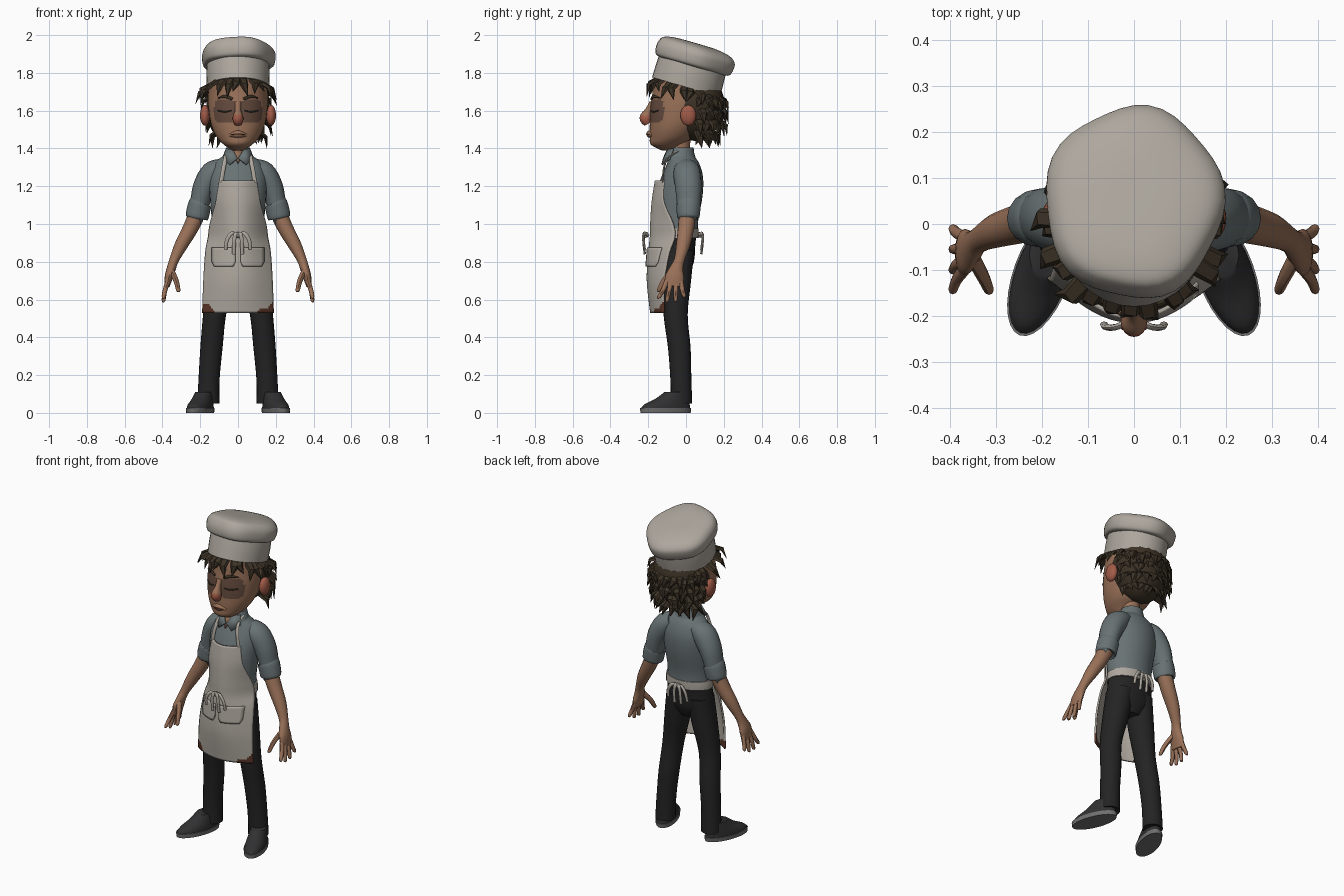
import bpy, bmesh, math, random
from mathutils import Vector, Matrix

random.seed(4)
cube = bpy.data.objects.get("Cube")
if cube:
    bpy.data.objects.remove(cube)
parts = []


def material(name, *rgb):
    m = bpy.data.materials.new(name)
    m.use_nodes = True
    m.diffuse_color = (*rgb, 1)
    m.node_tree.nodes["Principled BSDF"].inputs["Base Color"].default_value = (*rgb, 1)
    return m


cloth = material("off_white_cloth", .42, .385, .34)
shirt = material("grey_shirt", .14, .17, .175)
black = material("black_trousers", .017, .017, .018)
brown = material("dark_brown_hair", .045, .032, .019)
skin = material("skin", .32, .165, .098)
shade = material("tired_eye_brown", .13, .07, .048)
blush = material("red_blush", .36, .105, .065)
stain = material("rust_stain", .10, .035, .02)
rubber = material("grey_sole", .16, .16, .16)
leather = material("dark_shoe", .03, .03, .032)


def spline(pts, k=4):
    """Smoothly resample a list of equal-length tuples."""
    out = []
    for i in range(len(pts) - 1):
        a, b, c, d = pts[max(i - 1, 0)], pts[i], pts[i + 1], pts[min(i + 2, len(pts) - 1)]
        for j in range(k):
            t = j / k
            out.append(tuple(q + t / 2 * (r - p + t * (2 * p - 5 * q + 4 * r - s + t * (3 * (q - r) + s - p)))
                             for p, q, r, s in zip(a, b, c, d)))
    return out + [pts[-1]]


def tube(bm, pts, n=16, ref=(0, 1, 0), flat=False, lump=0):
    """Skin elliptical rings (x, y, z, r1, r2) along a path."""
    rings, ref = [], Vector(ref)
    for i, p in enumerate(pts):
        t = Vector(pts[min(i + 1, len(pts) - 1)][:3]) - Vector(pts[max(i - 1, 0)][:3])
        t = Vector((0, 0, 1)) if flat else t.normalized()
        v = (ref - t * ref.dot(t)).normalized()
        u = v.cross(t)
        ring = []
        for j in range(n):
            a = math.tau * j / n
            w = 1 + lump * math.sin(5 * a + 1)
            ring.append(bm.verts.new(Vector(p[:3]) + u * max(p[3], .001) * w * math.cos(a)
                                     + v * max(p[4], .001) * w * math.sin(a)))
        rings.append(ring)
    for a, b in zip(rings, rings[1:]):
        for j in range(n):
            bm.faces.new((a[j], a[(j + 1) % n], b[(j + 1) % n], b[j]))
    bm.faces.new(rings[0])
    bm.faces.new(rings[-1])


def finish(name, bm, mats, rule=None, mirror=False, matrix=None, solid=0):
    if matrix:
        bm.transform(matrix)
    bmesh.ops.recalc_face_normals(bm, faces=bm.faces)
    if rule:
        for f in bm.faces:
            f.material_index = int(rule(f.calc_center_median()))
    me = bpy.data.meshes.new(name)
    bm.to_mesh(me)
    bm.free()
    for m in mats:
        me.materials.append(m)
    ob = bpy.data.objects.new(name, me)
    bpy.context.collection.objects.link(ob)
    if solid:
        ob.modifiers.new("thickness", "SOLIDIFY").thickness = solid
    if mirror:
        ob.modifiers.new("mirror", "MIRROR")
    parts.append(ob)


def sweep(name, pts, *mats, n=16, k=4, flat=False, lump=0, **kw):
    bm = bmesh.new()
    tube(bm, spline(pts, k), n, flat=flat, lump=lump)
    finish(name, bm, mats, **kw)


def ball(name, loc, size, mat, **kw):
    bm = bmesh.new()
    bmesh.ops.create_uvsphere(bm, u_segments=20, v_segments=12, radius=1)
    finish(name, bm, [mat], matrix=Matrix.Translation(loc) @ Matrix.Diagonal((*size, 1)), **kw)


def plate(name, pts, mat, **kw):
    bm = bmesh.new()
    bm.faces.new([bm.verts.new(p) for p in pts])
    finish(name, bm, [mat], solid=.008, **kw)


# Head with dark eye surrounds
def eye_area(c):
    return c.y < -.05 and ((abs(c.x) - .07) / .056) ** 4 + ((c.z - 1.6) / .06) ** 4 < 1


sweep("head", [(0, -.09, 1.39, .03, .04), (0, -.1, 1.42, .075, .085), (0, -.075, 1.46, .112, .117),
               (0, -.05, 1.52, .14, .142), (0, -.02, 1.6, .155, .17), (0, 0, 1.68, .158, .18),
               (0, 0, 1.76, .148, .163), (0, .01, 1.82, .1, .1)],
      skin, shade, n=64, k=8, flat=True, rule=eye_area)
sweep("nose", [(0, -.178, 1.645, .016, .015), (0, -.195, 1.6, .017, .022), (0, -.212, 1.56, .029, .034),
               (0, -.2, 1.53, .02, .02)], skin, blush, rule=lambda c: c.z < 1.575)
sweep("lips", [(-.045, -.178, 1.47, .008, .008), (0, -.19, 1.476, .02, .02), (.045, -.178, 1.47, .008, .008)], skin)
sweep("mouth_line", [(-.035, -.19, 1.473, .003, .006), (0, -.207, 1.477, .004, .006),
                     (.035, -.19, 1.473, .003, .006)], stain, n=8)
sweep("eyelid_lines", [(.035, -.185, 1.6, .003, .005), (.07, -.172, 1.594, .004, .005),
                       (.105, -.148, 1.6, .003, .005)], brown, n=8, mirror=True)
sweep("eyebrows", [(.03, -.183, 1.662, .007, .006), (.065, -.17, 1.675, .009, .007),
                   (.105, -.142, 1.668, .003, .004)], brown, n=8, mirror=True)
ball("ears", (.175, .012, 1.575), (.026, .042, .055), blush, mirror=True)
sweep("neck", [(0, -.025, 1.32, .055, .055), (0, -.03, 1.4, .05, .052), (0, -.035, 1.47, .055, .06)], skin, flat=True)

# Hair: back mass, fringe and layered tufts
ball("hair_mass", (0, .045, 1.63), (.168, .158, .19), brown)


def tuft(bm, a, base, out, drop, w):
    d, b = Vector((math.sin(a), -math.cos(a), 0)), Vector(base)
    side = Vector((math.cos(a), math.sin(a), 0))
    sway = side * random.uniform(-.03, .03)
    mid = b + d * out * .75 - Vector((0, 0, drop * .4))
    tip = b + d * out + sway - Vector((0, 0, drop))
    tube(bm, [(*(b - d * .03), w * .5, w), (*mid, w * .4, w * .8), (*tip, .001, .001)], 5, side)


bm = bmesh.new()
for i in range(26):
    a = math.tau * i / 26 + random.uniform(-.08, .08)
    y = -.16 * math.cos(a)
    tuft(bm, a, (.15 * math.sin(a), y, 1.735 - .29 * y), random.uniform(.04, .075), random.uniform(.06, .11), .028)
for z in (1.68, 1.62, 1.56, 1.5):
    s = math.sqrt(1 - ((z - 1.63) / .2) ** 2)
    for i in range(12):
        a = math.radians(105 + 150 * i / 11) + random.uniform(-.07, .07)
        tuft(bm, a, (.165 * s * math.sin(a), .04 - .155 * s * math.cos(a), z),
             random.uniform(.015, .04), random.uniform(.06, .1), .028)
finish("hair_tufts", bm, [brown])

# Tilted hat: band and floppy crown
tilt = Matrix.Translation((0, 0, 1.725)) @ Matrix.Rotation(math.radians(-16), 4, "X")
sweep("hat_band", [(0, 0, 0, .165, .187), (0, 0, .07, .168, .186), (0, 0, .14, .165, .183)],
      cloth, n=32, flat=True, matrix=tilt)
sweep("hat_crown", [(0, 0, .115, .16, .18), (0, 0, .125, .185, .203), (0, 0, .16, .194, .213),
                    (0, 0, .195, .19, .208), (0, -.01, .222, .16, .18), (0, -.02, .236, .09, .11),
                    (0, -.02, .238, .01, .01)], cloth, n=40, flat=True, lump=.03, matrix=tilt)

# Shirt, collar and rolled sleeves
sweep("shirt_body", [(0, -.03, .93, .135, .095), (0, -.045, 1.02, .139, .11), (0, -.035, 1.15, .15, .123),
                     (0, -.02, 1.25, .153, .11), (0, -.015, 1.32, .128, .085), (0, -.025, 1.36, .08, .07),
                     (0, -.025, 1.385, .06, .06)], shirt, n=28, flat=True)
sweep("collar", [(0, -.03, 1.34, .088, .085), (0, -.028, 1.37, .076, .073), (0, -.02, 1.405, .062, .06)],
      shirt, n=24, flat=True)
plate("collar_flaps", [(.004, -.122, 1.35), (.03, -.1, 1.395), (.065, -.07, 1.4), (.08, -.09, 1.345),
                       (.045, -.13, 1.315)], shirt, mirror=True)
plate("open_neck", [(-.03, -.095, 1.39), (.03, -.095, 1.39), (0, -.13, 1.32)], skin)
sweep("sleeves", [(.08, 0, 1.305, .045, .06), (.13, .005, 1.27, .066, .072), (.175, .012, 1.2, .062, .07),
                  (.2, .014, 1.12, .053, .063), (.214, .012, 1.05, .052, .056)], shirt, mirror=True)
sweep("sleeve_cuffs", [(.197, .013, 1.115, .05, .056), (.2, .013, 1.11, .06, .064), (.209, .013, 1.075, .062, .063),
                       (.218, .012, 1.035, .06, .058), (.219, .012, 1.03, .045, .045)], shirt, mirror=True)

# Arms, fingers and thumbs
sweep("arms", [(.21, .01, 1.07, .045, .045), (.25, 0, .98, .041, .043), (.3, -.015, .89, .035, .037),
               (.338, -.035, .81, .025, .028), (.353, -.05, .765, .024, .036), (.366, -.06, .72, .022, .05),
               (.376, -.065, .67, .014, .046)], skin, mirror=True)
bm = bmesh.new()
for base, tip, z in ((-.1, -.143, .605), (-.078, -.1, .588), (-.053, -.055, .59), (-.028, -.01, .612)):
    tube(bm, spline([(.37, base, .7, .013, .014), (.386, (base + tip) / 2, .65, .012, .012),
                     (.394, tip, z + .008, .01, .01), (.394, tip, z, .004, .004)]), 8)
tube(bm, spline([(.355, -.065, .76, .015, .018), (.328, -.115, .7, .014, .015),
                 (.316, -.143, .65, .011, .011), (.315, -.147, .64, .004, .004)]), 8)
finish("fingers", bm, [skin], mirror=True)

# Trousers and shoes
sweep("trouser_seat", [(0, -.035, .965, .136, .095), (0, -.04, .9, .143, .09), (0, -.042, .8, .14, .084),
                       (0, -.045, .73, .06, .055)], black, n=24, flat=True)
sweep("trouser_legs", [(.07, -.043, .86, .072, .086), (.092, -.05, .7, .073, .077), (.124, -.055, .52, .061, .064),
                       (.14, -.036, .35, .059, .06), (.152, -.028, .2, .056, .056), (.156, -.025, .1, .057, .056),
                       (.157, -.025, .05, .058, .058)], black, n=20, flat=True, mirror=True)
foot = Matrix.Translation((.2, -.108, 0)) @ Matrix.Rotation(math.radians(20), 4, "Z")
sweep("soles", [(0, 0, 0, .06, .14), (0, 0, .025, .062, .143)], rubber, n=28, k=1, flat=True, matrix=foot, mirror=True)
sweep("shoes", [(0, 0, .024, .058, .138), (0, .008, .045, .056, .126), (0, .035, .075, .05, .09),
                (0, .055, .11, .044, .06)], leather, n=28, flat=True, matrix=foot, mirror=True)

# Apron rows: height, half width, front y, wrap depth
rows = spline([(1.23, .1, -.165, .05), (1.12, .118, -.182, .062), (1.0, .15, -.19, .12), (.93, .16, -.192, .13),
               (.85, .174, -.2, .11), (.7, .184, -.208, .09), (.53, .19, -.19, .07)], 8)


def apron_row(z):
    for a, b in zip(rows, rows[1:]):
        if z >= b[0] - 1e-6:
            t = (a[0] - z) / (a[0] - b[0])
            return [p + t * (q - p) for p, q in zip(a, b)]


def sheet(name, z0, z1, span, nx, nz, offset, mats, **kw):
    """Cloth following the apron surface; span(z, half width) gives its x limits."""
    bm, grid = bmesh.new(), []
    for j in range(nz + 1):
        z = z0 + (z1 - z0) * j / nz
        _, hw, yf, wrap = apron_row(z)
        lo, hi = span(z, hw)
        xs = [lo + (hi - lo) * i / nx for i in range(nx + 1)]
        grid.append([bm.verts.new((x, yf + wrap * (x / hw) ** 2 - offset, z)) for x in xs])
    for a, b in zip(grid, grid[1:]):
        for i in range(nx):
            bm.faces.new((a[i], a[i + 1], b[i + 1], b[i]))
    finish(name, bm, mats, solid=.01, **kw)


def stained(c):
    return c.z < .545 + (abs(c.x) - .13) * .7 + .012 * math.sin(70 * c.x)


sheet("apron", 1.23, .53, lambda z, hw: (-hw, hw), 40, 60, 0, [cloth, stain], rule=stained)
sheet("pockets", .875, .775, lambda z, hw: (.014 + max(0, .8 - z) * .5, .14 - max(0, .8 - z) * .5),
      8, 8, .01, [cloth], mirror=True)
sweep("apron_straps", [(.09, -.122, 1.22, .011, .005), (.078, -.118, 1.29, .011, .005),
                       (.066, -.095, 1.35, .011, .005), (.06, -.04, 1.385, .011, .006)], cloth, n=8, mirror=True)
sweep("waist_tie", [(0, -.036, .925, .146, .102), (0, -.037, .95, .146, .104), (0, -.038, .975, .143, .105)],
      cloth, n=28, flat=True)


# Tied bows on the front and back of the waist
def bow(name, y, d):
    bm = bmesh.new()
    for x, drop in ((.065, .075), (.022, .1)):
        tube(bm, spline([(.003, y, .94, .009, .008), (x * .5, y + d * .022, .95, .01, .007),
                         (x * .9, y + d * .025, .915, .01, .007), (x, y + d * .018, .94 - drop, .009, .006)]), 8)
    finish(name, bm, [cloth], mirror=True)
    ball(name + "_knot", (0, y + d * .012, .943), (.016, .014, .016), cloth)


bow("front_bow", -.2, -1)
bow("back_bow", .063, 1)

# Smooth shading with sharp edges kept
bpy.ops.object.select_all(action="DESELECT")
for ob in parts:
    ob.select_set(True)
bpy.context.view_layer.objects.active = parts[0]
bpy.ops.object.shade_smooth_by_angle(angle=math.radians(45))
